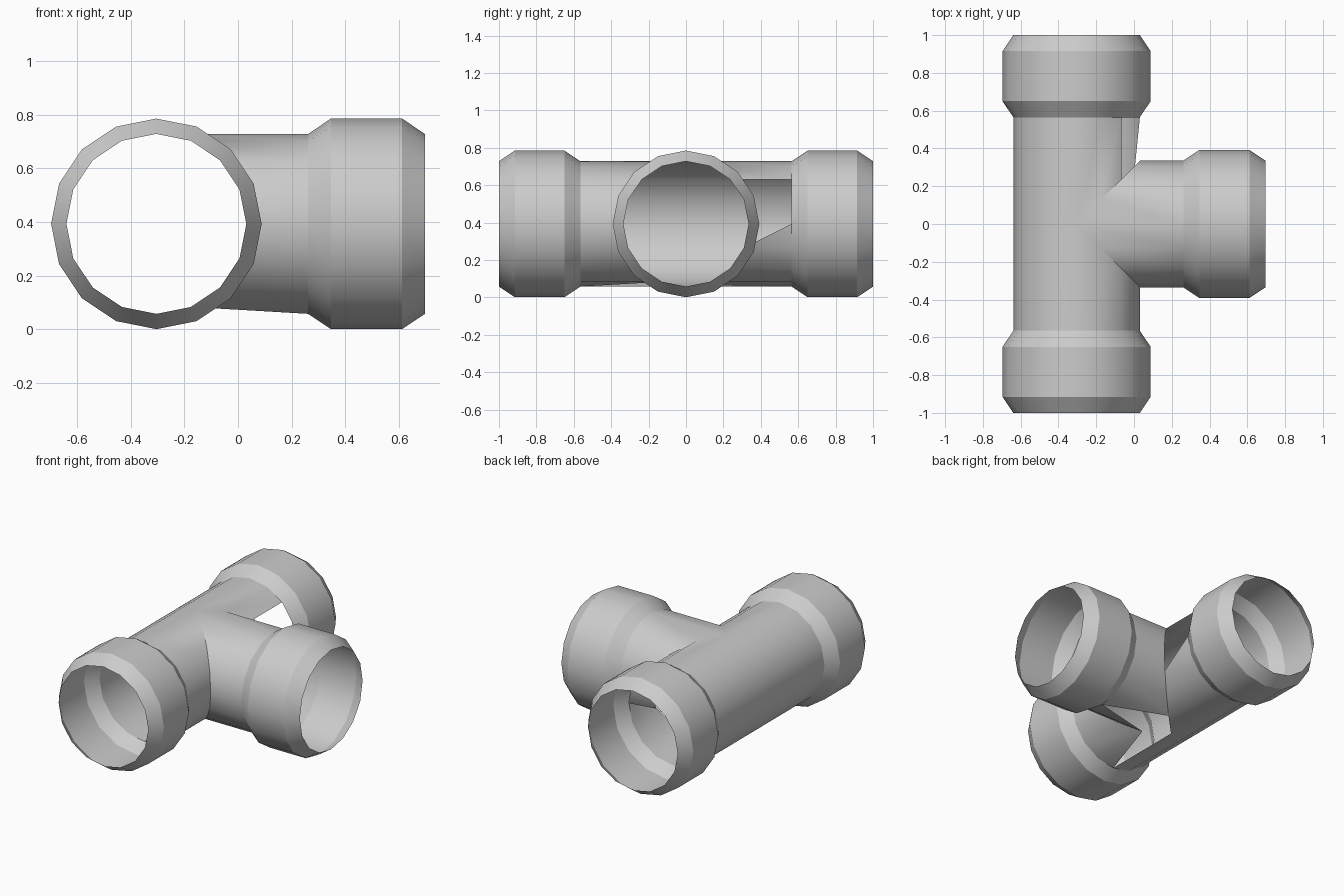
import bpy, bmesh
from math import cos, sin, radians, pi
from mathutils import Vector

if "Cube" in bpy.data.objects:
    bpy.data.objects.remove(bpy.data.objects["Cube"])

N, R_TUBE, R_COLLAR = 16, 0.335, 0.392
CENTRE = Vector((-0.304, 0, 0.393))
Z = Vector((0, 0, 1))
# distance from the junction, radius
SOCKET = [(0.565, R_TUBE), (0.65, R_COLLAR), (0.915, R_COLLAR), (1.0, R_TUBE)]

bm = bmesh.new()


def arm(axis, side, mitre, gaps=(), cut=None):
    """One mitred pipe arm with a flared socket; gaps/cut are the open panels."""
    cut = cut or {}
    axis, side = Vector(axis), Vector(side)
    flip = Z.cross(axis).dot(side) < 0

    def ring(dist, r):
        pts = []
        for i in range(N):
            t = 2 * pi * i / N
            d = dist(r * cos(t)) if callable(dist) else dist
            pts.append(bm.verts.new(CENTRE + axis * d + r * (side * cos(t) + Z * sin(t))))
        return pts

    rings = [ring(mitre, R_TUBE)] + [ring(d, r) for d, r in SOCKET]
    for k in range(len(rings) - 1):
        for i in range(N):
            j = (i + 1) % N
            quad = [rings[k][i], rings[k][j], rings[k + 1][j], rings[k + 1][i]]
            if k == 0:
                if i in gaps:
                    continue
                if i in cut:
                    quad.pop(cut[i])
            bm.faces.new(quad[::-1] if flip else quad)


# straight run: rear arm (with the open panel) and front arm
arm((0, 1, 0), (1, 0, 0), lambda c: max(0, c), gaps=(0, 1), cut={15: 1})
arm((0, -1, 0), (1, 0, 0), lambda c: max(0, c), cut={12: 0})
# side branch
arm((1, 0, 0), (0, 1, 0), abs, cut={11: 1, 12: 0})

bmesh.ops.remove_doubles(bm, verts=bm.verts, dist=1e-4)
mesh = bpy.data.meshes.new("pipe_tee")
bm.to_mesh(mesh)
bm.free()
tee = bpy.data.objects.new("pipe_tee", mesh)
bpy.context.collection.objects.link(tee)
bpy.context.view_layer.objects.active = tee
tee.select_set(True)
bpy.ops.object.shade_smooth_by_angle(angle=radians(30))
